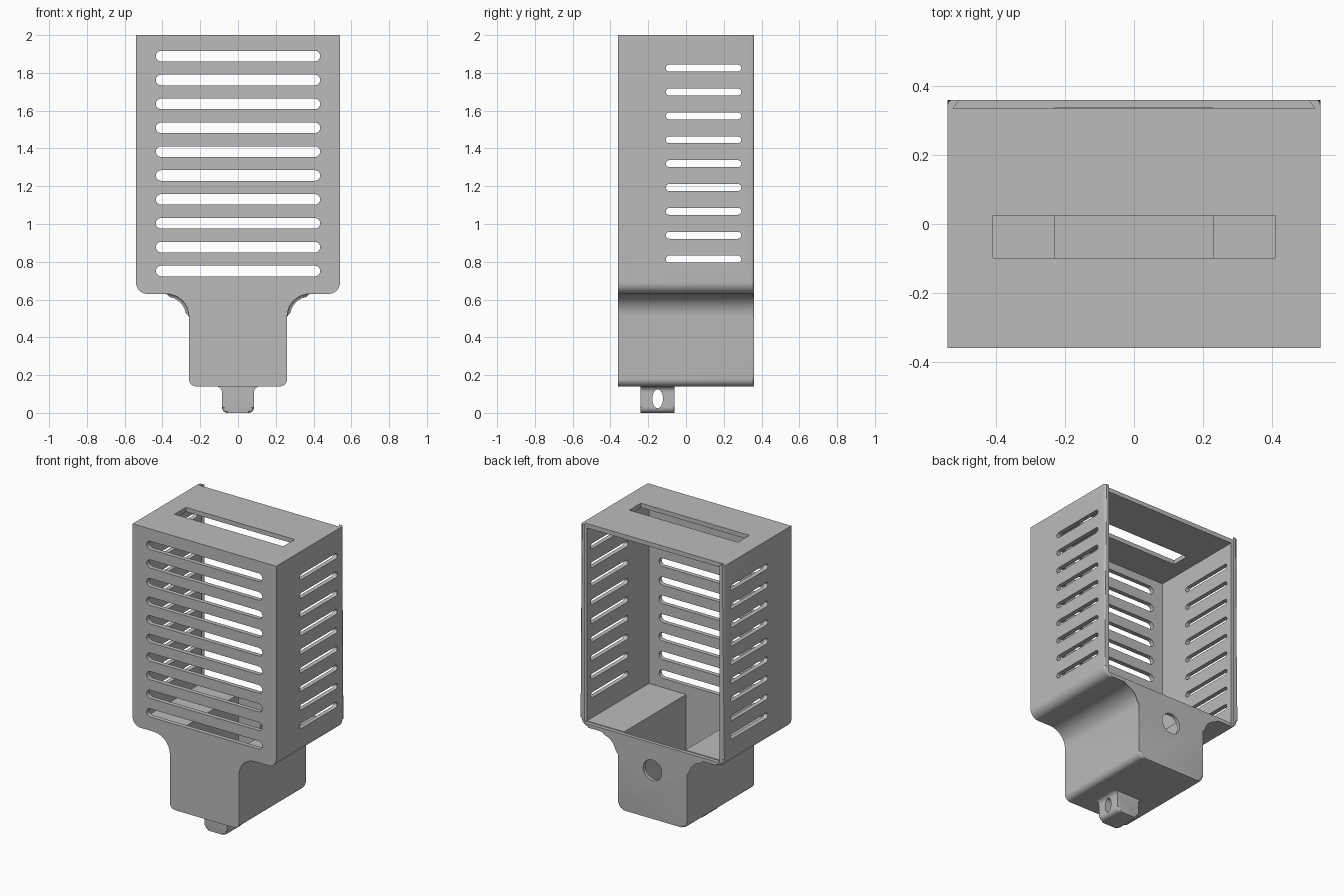
import bpy, bmesh, math
from mathutils import Vector

cube = bpy.data.objects.get("Cube")
if cube:
    bpy.data.objects.remove(cube, do_unlink=True)

grey = bpy.data.materials.new("plain grey")
grey.use_nodes = True
grey.diffuse_color = (0.5, 0.5, 0.5, 1)
grey.node_tree.nodes["Principled BSDF"].inputs["Base Color"].default_value = (0.5, 0.5, 0.5, 1)


def rounded(corners, steps=8):
    """Outline with right-angle corners (a, b, radius) turned into arcs."""
    pts = []
    for i, (a, b, r) in enumerate(corners):
        p = Vector((a, b))
        if r == 0:
            pts.append(p)
            continue
        u = (Vector(corners[i - 1][:2]) - p).normalized()
        v = (Vector(corners[(i + 1) % len(corners)][:2]) - p).normalized()
        for k in range(steps + 1):
            t = math.pi / 2 * k / steps
            pts.append(p + r * (u + v) - r * (v * math.cos(t) + u * math.sin(t)))
    return pts


def mirrored(half):
    """Close a right-hand half outline with its mirror image."""
    return half + [(-a, b, r) for a, b, r in reversed(half)]


def slot(a, b, half_len, half_h):
    """Slot with round ends."""
    pts = []
    for side, start in ((1, -90), (-1, 90)):
        for k in range(9):
            t = math.radians(start + 180 * k / 8)
            pts.append((a + side * (half_len - half_h) + half_h * math.cos(t),
                        b + half_h * math.sin(t)))
    return pts


def ellipse(a, b, ra, rb, n=32):
    return [(a + ra * math.cos(math.tau * k / n), b + rb * math.sin(math.tau * k / n))
            for k in range(n)]


def add_prism(bm, pts, axis, lo, hi):
    """Extrude a 2D outline along an axis."""
    def place(p, t):
        c = [p[0], p[1]]
        c.insert("xyz".index(axis), t)
        return bm.verts.new(c)
    low, high = [place(p, lo) for p in pts], [place(p, hi) for p in pts]
    bm.faces.new(low)
    bm.faces.new(list(reversed(high)))
    for i in range(len(pts)):
        j = (i + 1) % len(pts)
        bm.faces.new((low[j], low[i], high[i], high[j]))


def soften(bm, width, test):
    edges = [e for e in bm.edges if test(e.verts[0].co, e.verts[1].co)]
    bmesh.ops.bevel(bm, geom=edges, offset=width, segments=4, profile=0.5, affect='EDGES')


def finish(bm, name):
    bmesh.ops.recalc_face_normals(bm, faces=bm.faces)
    mesh = bpy.data.meshes.new(name)
    bm.to_mesh(mesh)
    bm.free()
    obj = bpy.data.objects.new(name, mesh)
    bpy.context.collection.objects.link(obj)
    mesh.materials.append(grey)
    return obj


def activate(obj):
    bpy.ops.object.select_all(action='DESELECT')
    obj.select_set(True)
    bpy.context.view_layer.objects.active = obj


def cut(obj, prisms):
    """Subtract a group of separate prisms."""
    bm = bmesh.new()
    for prism in prisms:
        add_prism(bm, *prism)
    cutter = finish(bm, "cutter")
    cutter.hide_render = True
    activate(obj)
    mod = obj.modifiers.new("cut", 'BOOLEAN')
    mod.operation, mod.solver, mod.object = 'DIFFERENCE', 'EXACT', cutter
    bpy.ops.object.modifier_apply(modifier=mod.name)
    bpy.data.objects.remove(cutter, do_unlink=True)


# Housing: wide box on a narrow neck, rounded along its rear outline
bm = bmesh.new()
outline = mirrored([(0.26, 0.14, 0.04), (0.26, 0.63, 0.12), (0.54, 0.63, 0.06), (0.54, 2, 0)])
add_prism(bm, rounded(outline), 'y', -0.36, 0.36)
soften(bm, 0.015, lambda a, b: min(a.y, b.y) > 0.35 and min(a.z, b.z) < 1.99)
housing = finish(bm, "housing")

# Hollow inside, then the dovetail groove for a sliding rear cover
inside = mirrored([(0.23, 0.17, 0), (0.23, 0.66, 0), (0.51, 0.66, 0), (0.51, 1.97, 0)])
cut(housing, [(rounded(inside), 'y', -0.33, 0.336)])
groove = [(-0.525, 0.335), (0.525, 0.335), (0.489, 0.38), (-0.489, 0.38)]
cut(housing, [(groove, 'z', 0.655, 2.1)])

# Front and side vents, top slot and rear cable hole
openings = [(slot(0, 0.751 + 0.1264 * i, 0.435, 0.028), 'y', -0.4, -0.3) for i in range(10)]
openings += [(slot(0.093, 0.814 + 0.1264 * i, 0.2, 0.0185), 'x', -0.6, 0.6) for i in range(9)]
openings.append(([(-0.408, -0.098), (0.408, -0.098), (0.408, 0.025), (-0.408, 0.025)],
                 'z', 1.9, 2.1))
openings.append((ellipse(0, 0.47, 0.07, 0.07), 'y', 0.3, 0.4))
cut(housing, openings)

# Hanging lug under the neck with a cross hole
bm = bmesh.new()
lug_outline = mirrored([(0.085, 0, 0.03), (0.085, 0.14, 0.03), (0.116, 0.14, 0), (0.116, 0.15, 0)])
add_prism(bm, rounded(lug_outline), 'y', -0.24, -0.06)
soften(bm, 0.014, lambda a, b: abs(a.y - b.y) < 0.001 and max(a.z, b.z) < 0.112)
lug = finish(bm, "hanging_lug")
cut(lug, [(ellipse(-0.15, 0.075, 0.028, 0.05), 'x', -0.2, 0.2)])

for obj in (housing, lug):
    activate(obj)
    bpy.ops.object.shade_smooth_by_angle(angle=math.radians(30))
